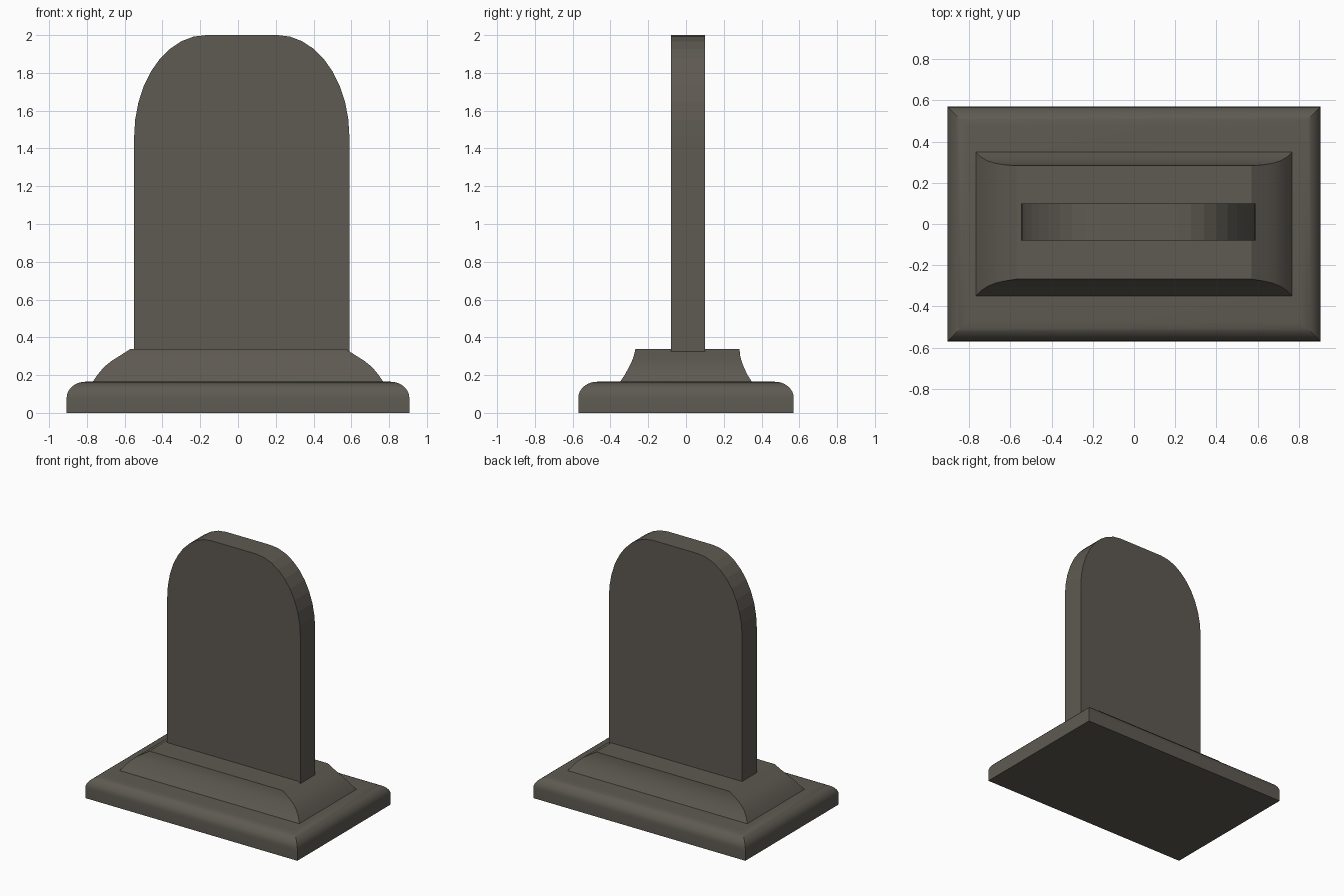
import bpy, math

if "Cube" in bpy.data.objects:
    bpy.data.objects.remove(bpy.data.objects["Cube"])

stone = bpy.data.materials.new("dark_grey_stone")
stone.diffuse_color = (0.112, 0.102, 0.084, 1)
stone.use_nodes = True
stone.node_tree.nodes["Principled BSDF"].inputs["Base Color"].default_value = stone.diffuse_color


def make(name, verts, faces, smooth=False):
    me = bpy.data.meshes.new(name)
    me.from_pydata(verts, [], faces)
    me.materials.append(stone)
    ob = bpy.data.objects.new(name, me)
    bpy.context.collection.objects.link(ob)
    if smooth:
        bpy.ops.object.select_all(action='DESELECT')
        ob.select_set(True)
        bpy.context.view_layer.objects.active = ob
        bpy.ops.object.shade_smooth_by_angle(angle=math.radians(30))
    return ob


def rect_loft(name, rings):
    """Stack of rectangles given as (half x, front y, back y, z)."""
    verts, faces = [], []
    for x, y0, y1, z in rings:
        verts += [(-x, y0, z), (x, y0, z), (x, y1, z), (-x, y1, z)]
    for r in range(len(rings) - 1):
        for i in range(4):
            a, b = r * 4 + i, r * 4 + (i + 1) % 4
            faces.append((a, b, b + 4, a + 4))
    n = len(verts)
    faces += [(3, 2, 1, 0), (n - 4, n - 3, n - 2, n - 1)]
    return make(name, verts, faces, True)


# base slab with a rounded top edge
rings = [(0.907, -0.57, 0.57, 0)]
for i in range(9):
    t = math.radians(90 * i / 8)
    d = 0.10 * (1 - math.cos(t))
    rings.append((0.907 - d, -0.57 + d, 0.57 - d, 0.08 + 0.085 * math.sin(t)))
rect_loft("base", rings)

# plinth: bulging at the ends, hollow along the front and back
rect_loft("plinth", [
    (0.77, -0.35, 0.35, 0.163), (0.745, -0.325, 0.326, 0.20),
    (0.71, -0.302, 0.306, 0.242), (0.67, -0.286, 0.294, 0.275),
    (0.625, -0.276, 0.287, 0.303), (0.57, -0.268, 0.283, 0.338)])

# upright stone with elliptical shoulders
outline = [(-0.55, 0.325), (0.59, 0.325)]
steps = 9
for cx, start in ((0.21, 0), (-0.17, 90)):
    for i in range(steps + 1):
        t = math.radians(start + 90 * i / steps)
        outline.append((cx + 0.38 * math.cos(t), 1.46 + 0.54 * math.sin(t)))
n = len(outline)
verts = [(x, y, z) for y in (-0.08, 0.10) for x, z in outline]
faces = [tuple(range(n)), tuple(range(2 * n - 1, n - 1, -1))]
faces += [(i, i + n, (i + 1) % n + n, (i + 1) % n) for i in range(n)]
make("headstone", verts, faces)
